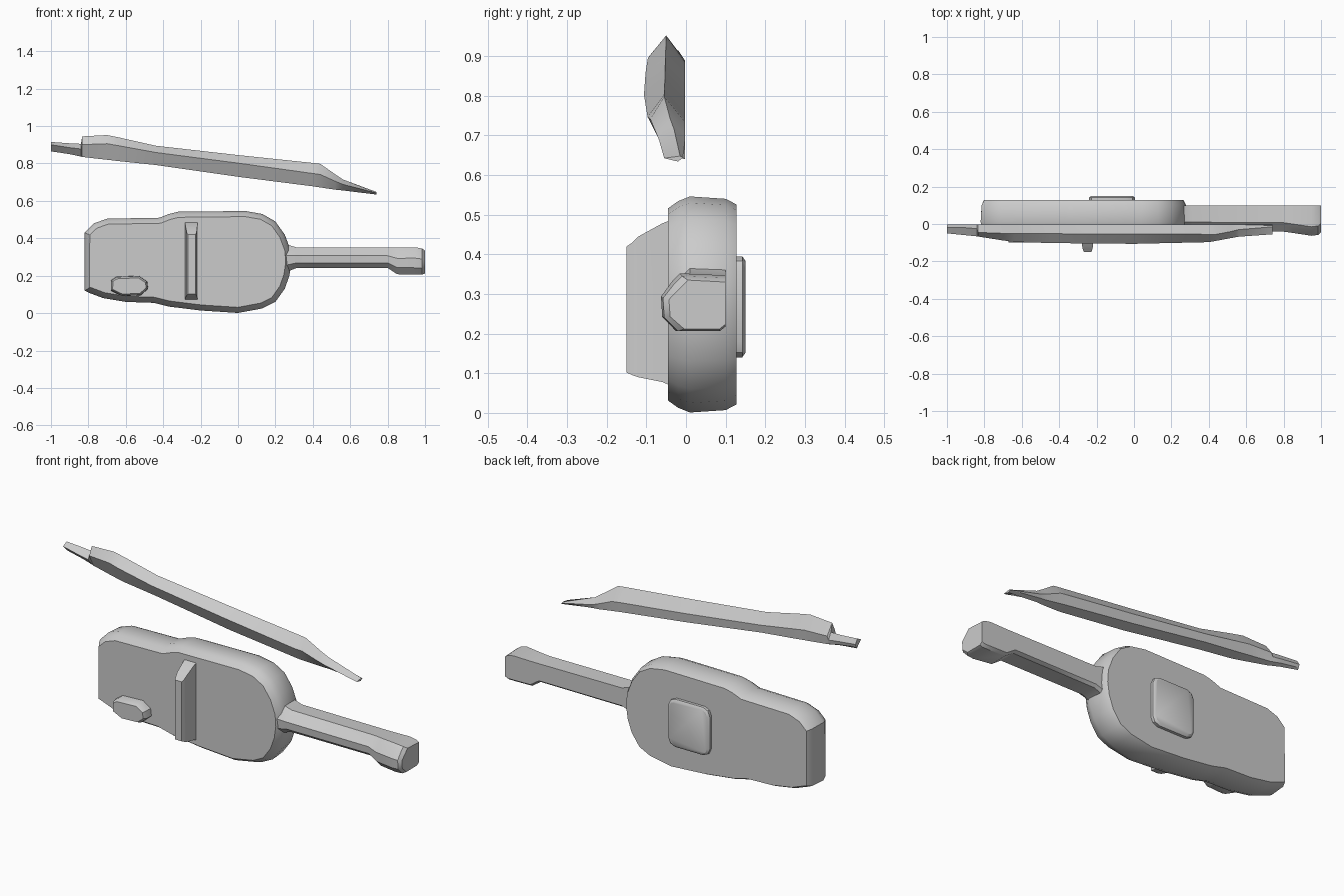
import bpy, bmesh
from mathutils import Vector

if "Cube" in bpy.data.objects:
    bpy.data.objects.remove(bpy.data.objects["Cube"])


def loft(name, rings, angle=0.6):
    """Skin a list of equal-length point rings and cap both ends."""
    bm = bmesh.new()
    loops = [[bm.verts.new(p) for p in ring] for ring in rings]
    n = len(loops[0])
    for a, b in zip(loops, loops[1:]):
        for i in range(n):
            j = (i + 1) % n
            bm.faces.new((a[i], a[j], b[j], b[i]))
    bm.faces.new(loops[0])
    bm.faces.new(loops[-1])
    bmesh.ops.recalc_face_normals(bm, faces=bm.faces[:])
    mesh = bpy.data.meshes.new(name)
    bm.to_mesh(mesh)
    bm.free()
    obj = bpy.data.objects.new(name, mesh)
    bpy.context.collection.objects.link(obj)
    bpy.ops.object.select_all(action='DESELECT')
    obj.select_set(True)
    bpy.context.view_layer.objects.active = obj
    bpy.ops.object.shade_smooth_by_angle(angle=angle)
    return obj


def inset(profile, d):
    """Move a clockwise (x, z) outline inward by d."""
    pts = [Vector(p) for p in profile]
    out = []
    for i, p in enumerate(pts):
        t = (pts[(i + 1) % len(pts)] - p).normalized() + (p - pts[i - 1]).normalized()
        t.normalize()
        out.append(p + d * Vector((t.y, -t.x)))
    return out


def slab(name, profile, levels):
    """Stack inset copies of an (x, z) outline at (y, inset) levels."""
    return loft(name, [[(p[0], y, p[1]) for p in inset(profile, d)] for y, d in levels])


def chamfered(x0, x1, z0, z1, c):
    return [(x0, z0 + c), (x0, z1 - c), (x0 + c * .3, z1 - c * .3), (x0 + c, z1),
            (x1 - c, z1), (x1 - c * .3, z1 - c * .3), (x1, z1 - c), (x1, z0 + c),
            (x1 - c * .3, z0 + c * .3), (x1 - c, z0), (x0 + c, z0), (x0 + c * .3, z0 + c * .3)]


# Body
outline = [(-.82, .12), (-.82, .43), (-.77, .48), (-.70, .505), (-.42, .51),
           (-.37, .53), (-.32, .542), (.04, .546), (.13, .53), (.20, .49),
           (.25, .42), (.28, .34), (.285, .27), (.275, .20), (.25, .13), (.20, .06),
           (.13, .025), (0, .001), (-.2, .014), (-.37, .035), (-.45, .055),
           (-.60, .06), (-.72, .08), (-.80, .11)]
slab("body", outline, [(-.045, .03), (-.02, .012), (.01, 0), (.10, .006), (.127, .02)])

# Raised plate on the back
slab("back_plate", chamfered(-.24, .005, .14, .395, .04),
     [(.11, 0), (.142, 0), (.15, .012)])

# Bridge
def bridge_ring(y, x0, x1, z0, z1):
    return [(x0, y, z0), (x0, y, z1), (x1, y, z1), (x1, y, z0)]

loft("bridge", [bridge_ring(-.03, -.285, -.217, .065, .49),
                bridge_ring(-.06, -.283, -.217, .078, .478),
                bridge_ring(-.12, -.277, -.219, .09, .445),
                bridge_ring(-.135, -.274, -.223, .095, .43),
                bridge_ring(-.15, -.268, -.228, .102, .42)], .4)

# Chin rest near the lower edge
rest = [(-.68, .12), (-.68, .175), (-.65, .195), (-.53, .20), (-.485, .17),
        (-.48, .13), (-.52, .095), (-.62, .09)]
slab("chin_rest", rest, [(-.03, 0), (-.08, .002), (-.10, .012)])

# Neck and head, cross-sections along x: (x, front y, bottom z, top z)
def neck_ring(x, f, z0, z1):
    h = z1 - z0
    return [(x, f, z0 + .25 * h), (x, f - .003, z0 + .6 * h), (x, f + .025, z1 - .02),
            (x, f + .045, z1), (x, .10, z1 - .005), (x, .10, z0 + .012),
            (x, .085, z0), (x, f + .035, z0)]

loft("neck", [neck_ring(*s) for s in [
    (.20, -.035, .20, .39), (.265, -.035, .222, .366), (.31, -.035, .24, .352),
    (.80, -.038, .242, .35), (.85, -.045, .208, .35),
    (.95, -.06, .206, .352), (.985, -.055, .206, .345), (1, -.04, .212, .335)]])

# Bow: (x, bottom z, top z, front y, ridge y, ridge height fraction)
def bow_ring(x, z0, z1, f, r, k):
    h = z1 - z0
    return [(x, r, z1), (x, f, z0 + k * h), (x, f + .035, z0),
            (x, -.008, z0 + .01), (x, -.003, z0 + .5 * h)]

loft("bow", [bow_ring(*s) for s in [
    (-1, .865, .915, -.05, -.02, .7), (-.90, .85, .908, -.06, -.02, .6),
    (-.84, .837, .905, -.066, -.025, .6), (-.833, .835, .945, -.067, -.045, .6),
    (-.70, .82, .952, -.088, -.05, .65), (-.64, .813, .94, -.096, -.05, .65),
    (-.44, .792, .895, -.102, -.052, .65), (0, .729, .845, -.106, -.053, .63),
    (.40, .678, .803, -.097, -.055, .55), (.44, .672, .798, -.09, -.055, .55),
    (.52, .66, .742, -.075, -.04, .55), (.56, .656, .715, -.068, -.03, .55),
    (.74, .634, .648, -.055, -.015, .6)]], .5)
